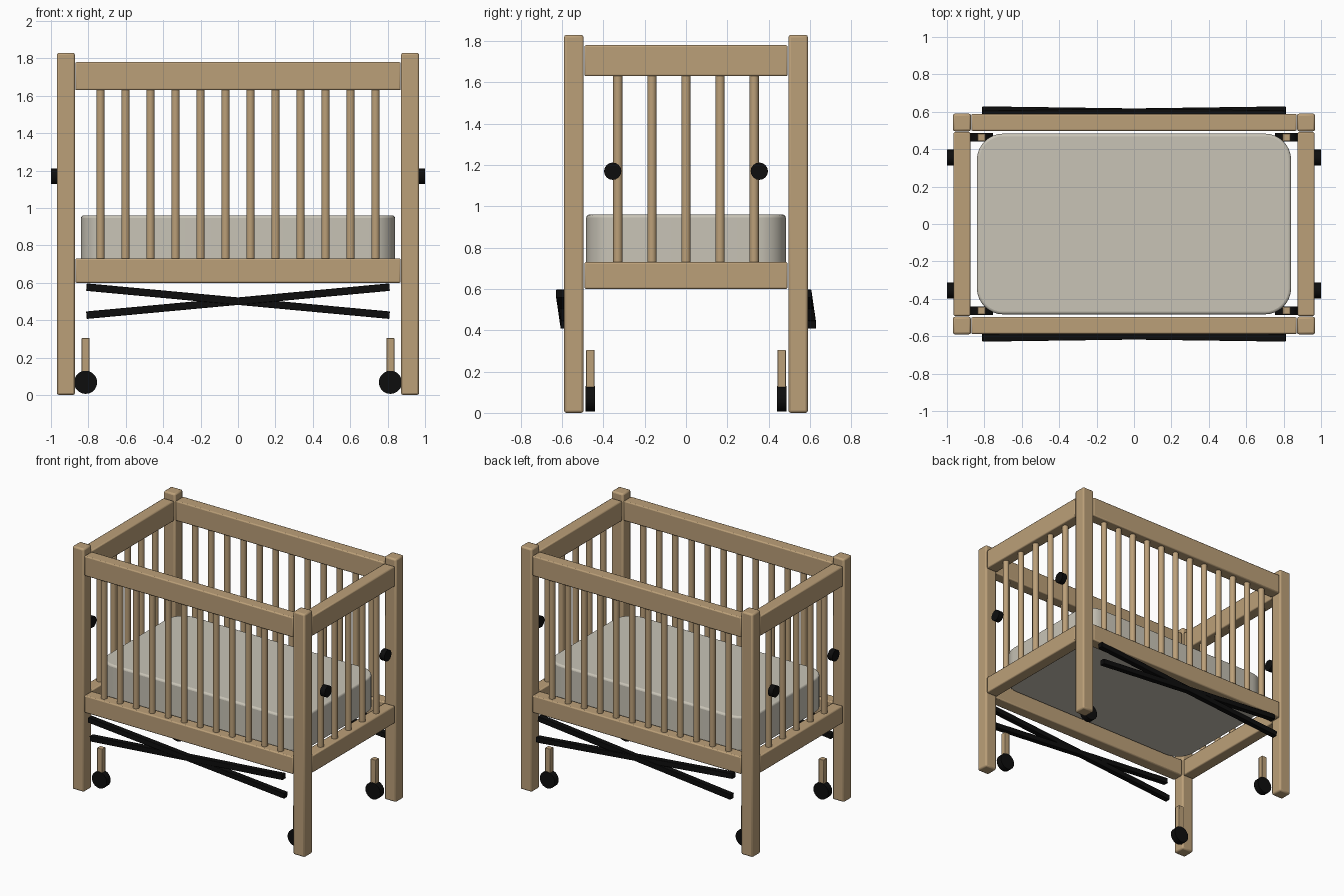
import bpy
import math
from mathutils import Vector

cube = bpy.data.objects.get("Cube")
if cube:
    bpy.data.objects.remove(cube, do_unlink=True)


def make_material(name, rgb):
    mat = bpy.data.materials.new(name)
    mat.use_nodes = True
    color = (*rgb, 1.0)
    mat.diffuse_color = color
    mat.node_tree.nodes["Principled BSDF"].inputs["Base Color"].default_value = color
    return mat


WOOD = make_material("light wood", (0.50, 0.35, 0.19))
FABRIC = make_material("cream fabric", (0.58, 0.55, 0.47))
BLACK = make_material("black", (0.004, 0.004, 0.004))


def finish(name, mat, bevel=0.0, segments=2):
    obj = bpy.context.object
    obj.name = name
    obj.data.materials.append(mat)
    if bevel:
        bpy.ops.object.transform_apply(location=False, rotation=False, scale=True)
        mod = obj.modifiers.new("soft edges", "BEVEL")
        mod.width = bevel
        mod.segments = segments
        mod.limit_method = "ANGLE"
    bpy.ops.object.shade_smooth_by_angle(angle=math.radians(35))
    return obj


def box(name, center, size, mat, bevel=0.0):
    bpy.ops.mesh.primitive_cube_add(size=1, location=center)
    bpy.context.object.scale = size
    return finish(name, mat, bevel)


def cylinder(name, center, radius, depth, mat, axis="Z", sides=16):
    turn = {"X": (0, math.pi / 2, 0), "Y": (math.pi / 2, 0, 0), "Z": (0, 0, 0)}[axis]
    bpy.ops.mesh.primitive_cylinder_add(vertices=sides, radius=radius, depth=depth,
                                        location=center, rotation=turn)
    return finish(name, mat)


def bar(name, start, end, thickness, mat):
    start, end = Vector(start), Vector(end)
    obj = box(name, (start + end) / 2, ((end - start).length, thickness, thickness), mat, 0.003)
    obj.rotation_euler = (end - start).to_track_quat("X", "Z").to_euler()
    return obj


POST_X, POST_Y = 0.92, 0.543
RAILS = {"top": (1.63, 1.78), "bottom": (0.60, 0.73)}
SLAT_Z, SLAT_LENGTH, SLAT_RADIUS = 1.18, 0.94, 0.0225

# Corner posts, casters and side knobs
for sx, side in ((-1, "right"), (1, "left")):
    for sy, end in ((-1, "front"), (1, "back")):
        tag = f"{end}_{side}"
        box(f"post_{tag}", (sx * POST_X, sy * POST_Y, 0.915), (0.097, 0.095, 1.83), WOOD, 0.012)
        box(f"caster_stem_{tag}", (sx * 0.815, sy * 0.463, 0.19), (0.042, 0.04, 0.23), WOOD, 0.003)
        cylinder(f"caster_wheel_{tag}", (sx * 0.815, sy * 0.463, 0.068), 0.062, 0.046, BLACK, "Y", 20)
        cylinder(f"knob_{tag}", (sx * 0.98, sy * 0.355, 1.17), 0.042, 0.04, BLACK, "X")

# Long front and back panels
for sy, end in ((-1, "front"), (1, "back")):
    for level, (low, high) in RAILS.items():
        box(f"{end}_{level}_rail", (0, sy * POST_Y, (low + high) / 2),
            (1.74, 0.09, high - low), WOOD, 0.008)
    for i in range(12):
        cylinder(f"{end}_slat_{i + 1}", ((i - 5.5) * 0.1337, sy * POST_Y, SLAT_Z),
                 SLAT_RADIUS, SLAT_LENGTH, WOOD)

# Short side panels
for sx, side in ((-1, "right"), (1, "left")):
    for level, (low, high) in RAILS.items():
        box(f"{side}_{level}_rail", (sx * POST_X, 0, (low + high) / 2),
            (0.09, 0.984, high - low), WOOD, 0.008)
    for i in range(5):
        cylinder(f"{side}_slat_{i + 1}", (sx * POST_X, (i - 2) * 0.165, SLAT_Z),
                 SLAT_RADIUS, SLAT_LENGTH, WOOD)

# Crossed braces under the long panels
for end, y_high, y_low in (("front", -0.609, -0.587), ("back", 0.587, 0.609)):
    for sx, tag in ((-1, "a"), (1, "b")):
        bar(f"{end}_brace_{tag}", (sx * 0.81, y_high, 0.577), (-sx * 0.81, y_low, 0.427), 0.04, BLACK)

# Mattress: rounded outline extruded upward, with a soft rim
HALF_X, HALF_Y, RADIUS, BASE, TOP = 0.84, 0.483, 0.14, 0.70, 0.96
STEPS = 8
outline = []
for quarter, (cx, cy) in enumerate(((1, 1), (-1, 1), (-1, -1), (1, -1))):
    for step in range(STEPS + 1):
        a = (quarter + step / STEPS) * math.pi / 2
        outline.append((cx * (HALF_X - RADIUS) + RADIUS * math.cos(a),
                        cy * (HALF_Y - RADIUS) + RADIUS * math.sin(a)))
n = len(outline)
verts = [(x, y, z) for z in (BASE, TOP) for x, y in outline]
faces = [(i, (i + 1) % n, n + (i + 1) % n, n + i) for i in range(n)]
faces += [tuple(reversed(range(n))), tuple(range(n, 2 * n))]
mesh = bpy.data.meshes.new("mattress")
mesh.from_pydata(verts, [], faces)
mattress = bpy.data.objects.new("mattress", mesh)
bpy.context.collection.objects.link(mattress)
bpy.ops.object.select_all(action="DESELECT")
mattress.select_set(True)
bpy.context.view_layer.objects.active = mattress
finish("mattress", FABRIC, 0.014, 3)
